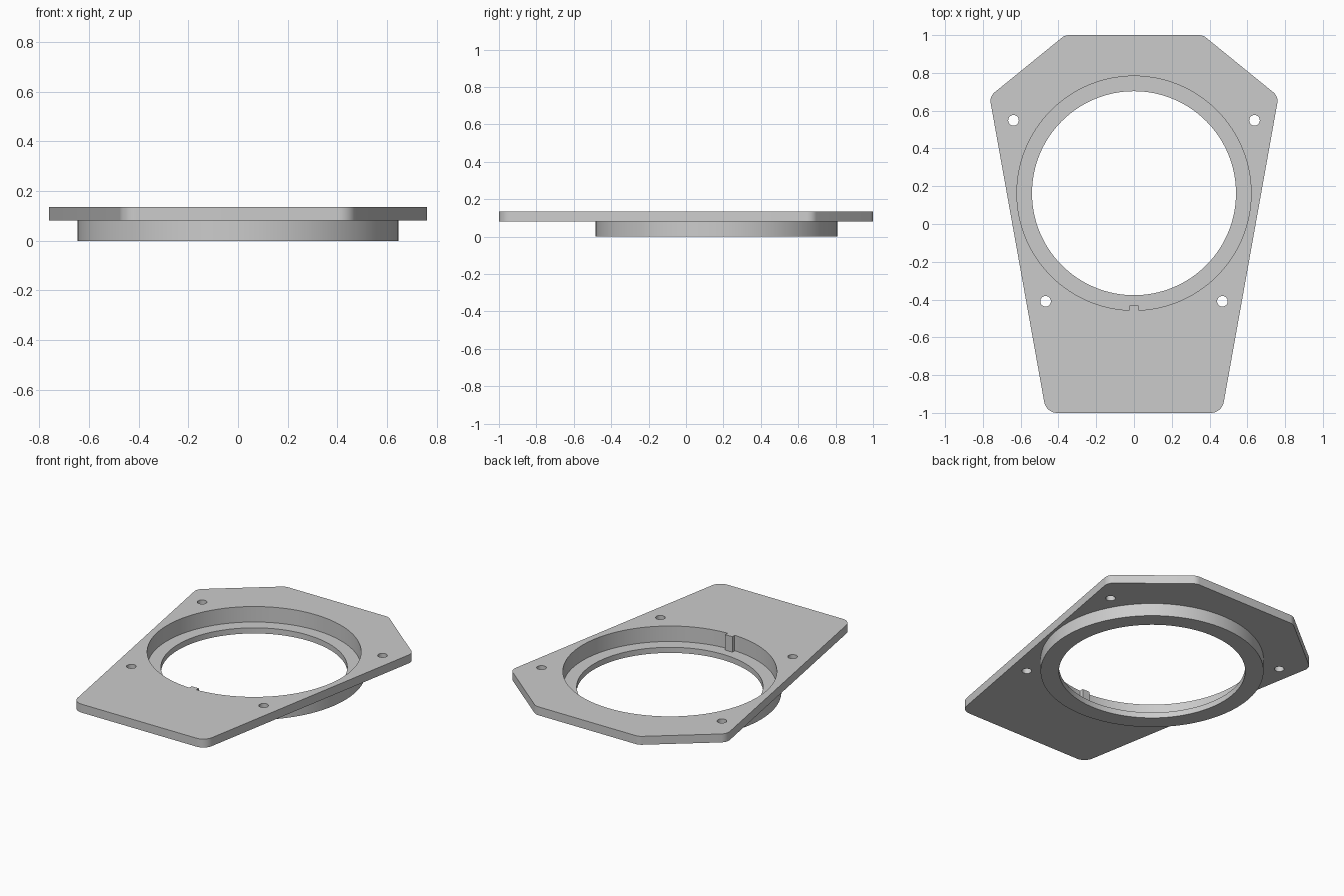
import bpy, bmesh
from math import sin, cos, pi, tan
from mathutils import Vector

if "Cube" in bpy.data.objects:
    bpy.data.objects.remove(bpy.data.objects["Cube"])

CENTRE_Y = 0.163
TOP, FLANGE, LEDGE = 0.135, 0.081, 0.036
COLOUR = (0.6, 0.6, 0.6, 1)

grey = bpy.data.materials.new("plain_grey")
grey.use_nodes = True
grey.diffuse_color = COLOUR
grey.node_tree.nodes["Principled BSDF"].inputs["Base Color"].default_value = COLOUR


def circle(x, y, r, n):
    return [(x + r * cos(2 * pi * i / n), y + r * sin(2 * pi * i / n)) for i in range(n)]


def rounded(corners, steps=8):
    """Fillet every (x, y, radius) corner of a convex outline."""
    out = []
    for i, (x, y, r) in enumerate(corners):
        p = Vector((x, y))
        a = (Vector(corners[i - 1][:2]) - p).normalized()
        b = (Vector(corners[(i + 1) % len(corners)][:2]) - p).normalized()
        half = a.angle(b) / 2
        mid = p + (a + b).normalized() * (r / sin(half))
        start = p + a * (r / tan(half)) - mid
        end = p + b * (r / tan(half)) - mid
        for k in range(steps + 1):
            spoke = start.lerp(end, k / steps).normalized() * r
            out.append(tuple(mid + spoke))
    return out


def prism(name, outline, z0, z1):
    bm = bmesh.new()
    face = bm.faces.new([bm.verts.new((x, y, z0)) for x, y in outline])
    top = bmesh.ops.extrude_face_region(bm, geom=[face])["geom"]
    bmesh.ops.translate(bm, vec=(0, 0, z1 - z0),
                        verts=[v for v in top if isinstance(v, bmesh.types.BMVert)])
    bmesh.ops.recalc_face_normals(bm, faces=bm.faces)
    mesh = bpy.data.meshes.new(name)
    bm.to_mesh(mesh)
    bm.free()
    mesh.materials.append(grey)
    obj = bpy.data.objects.new(name, mesh)
    bpy.context.collection.objects.link(obj)
    return obj


def combine(target, tool, operation):
    mod = target.modifiers.new(operation.lower(), "BOOLEAN")
    mod.operation, mod.object, mod.solver = operation, tool, "EXACT"
    bpy.context.view_layer.objects.active = target
    bpy.ops.object.modifier_apply(modifier=mod.name)
    bpy.data.objects.remove(tool)


# Tapered plate with rounded corners
right = [(0.465, -1, 0.07), (0.765, 0.675, 0.06), (0.365, 1, 0.06)]
left = [(-x, y, r) for x, y, r in reversed(right)]
plate = prism("mounting_plate", rounded(right + left), FLANGE, TOP)

# Round collar underneath
combine(plate, prism("collar", circle(0, CENTRE_Y, 0.646, 128), 0, 0.11), "UNION")

# Stepped bore, its upper step leaving a small locating key at the front
bore = circle(0, CENTRE_Y, 0.62, 128)
key = [(-0.025, -0.456), (-0.025, -0.432), (0.025, -0.432), (0.025, -0.456)]
front = 96
seat = bore[:front] + key + bore[front + 1:]
seat = [p for p in seat if p in key or abs(p[0]) > 0.026 or p[1] > 0]
combine(plate, prism("seat_cutter", seat, LEDGE, 0.2), "DIFFERENCE")
combine(plate, prism("bore_cutter", circle(0, CENTRE_Y, 0.54, 128), -0.1, 0.2), "DIFFERENCE")

# Four screw holes
for x, y in [(0.638, 0.549), (0.468, -0.409)]:
    for side in (-1, 1):
        combine(plate, prism("hole_cutter", circle(side * x, y, 0.028, 32), -0.1, 0.2), "DIFFERENCE")

bpy.ops.object.select_all(action="DESELECT")
plate.select_set(True)
bpy.context.view_layer.objects.active = plate
bpy.ops.object.shade_smooth_by_angle(angle=pi / 6)
